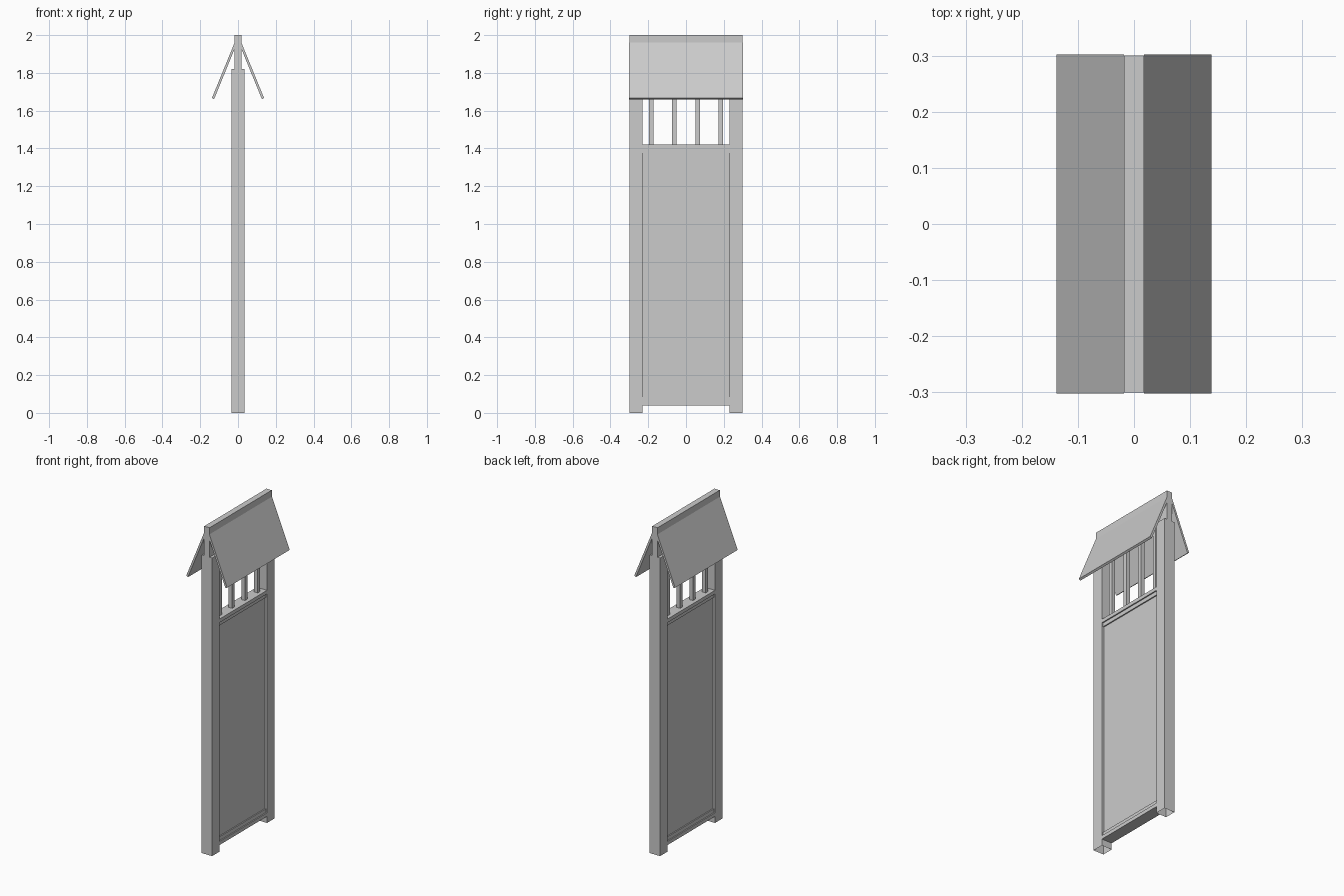
import bpy, bmesh

if "Cube" in bpy.data.objects:
    bpy.data.objects.remove(bpy.data.objects["Cube"])


def finish(name, bm):
    bmesh.ops.recalc_face_normals(bm, faces=bm.faces)
    mesh = bpy.data.meshes.new(name)
    bm.to_mesh(mesh)
    bm.free()
    obj = bpy.data.objects.new(name, mesh)
    bpy.context.collection.objects.link(obj)
    return obj


def prism(name, profile, y0, y1):
    """Extrude an x-z profile along y."""
    bm = bmesh.new()
    face = bm.faces.new([bm.verts.new((x, y0, z)) for x, z in profile])
    ext = bmesh.ops.extrude_face_region(bm, geom=[face], use_keep_orig=True)
    verts = [g for g in ext["geom"] if isinstance(g, bmesh.types.BMVert)]
    bmesh.ops.translate(bm, verts=verts, vec=(0, y1 - y0, 0))
    return finish(name, bm)


def box(name, hx, y0, y1, z0, z1, open_bottom=False):
    """Box centred on x = 0 with half width hx."""
    obj = prism(name, [(-hx, z0), (hx, z0), (hx, z1), (-hx, z1)], y0, y1)
    if open_bottom:
        bm = bmesh.new()
        bm.from_mesh(obj.data)
        low = [f for f in bm.faces if all(abs(v.co.z - z0) < 1e-5 for v in f.verts)]
        bmesh.ops.delete(bm, geom=low, context='FACES_ONLY')
        bm.to_mesh(obj.data)
        bm.free()
    return obj


# Side posts, open underneath
box("post_front", 0.035, -0.30, -0.23, 0, 1.82, True)
box("post_back", 0.035, 0.23, 0.30, 0, 1.82, True)

# Infill panel with stepped rails at top and bottom, as one profile
half = [(0.035, 0.04), (0.035, 0.062), (0.028, 0.062), (0.028, 0.085),
        (0.021, 0.085), (0.021, 1.375), (0.028, 1.375), (0.028, 1.398),
        (0.035, 1.398), (0.035, 1.42)]
prism("panel_with_rails", half + [(-x, z) for x, z in reversed(half)], -0.23, 0.23)

# Balusters in the opening
for i, y in enumerate((-0.185, -0.062, 0.062, 0.185)):
    box(f"baluster_{i + 1}", 0.012, y - 0.012, y + 0.012, 1.42, 1.82)

# Ridge board
box("ridge_board", 0.018, -0.30, 0.30, 1.82, 2.0)

# Sloping roof boards
slope = [(0.018, 1.96), (0.138, 1.667), (0.127, 1.66), (0.018, 1.927)]
for side, s in (("right", 1), ("left", -1)):
    prism(f"roof_board_{side}", [(s * x, z) for x, z in slope], -0.302, 0.302)
